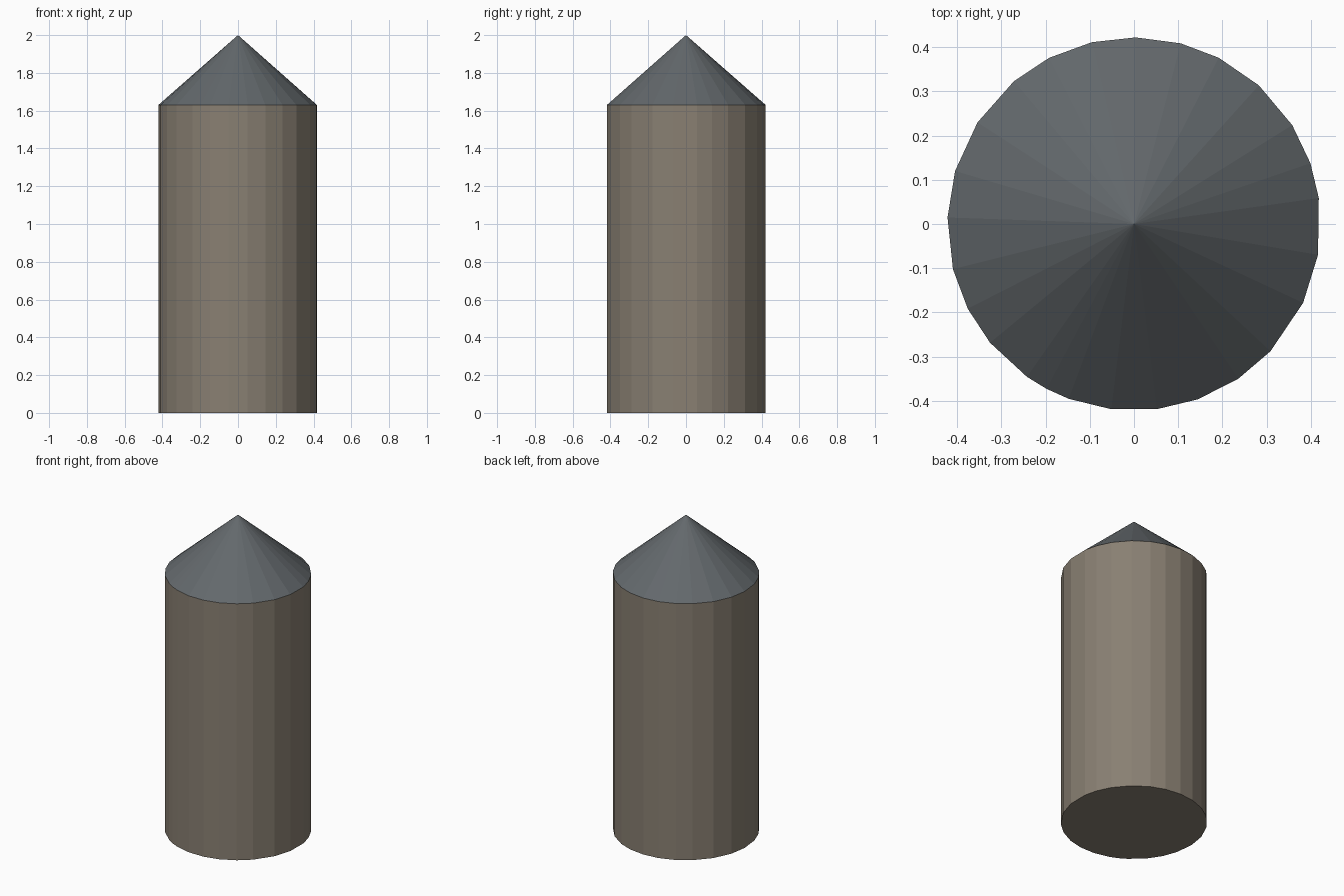
import bpy
import bmesh
from math import cos, sin, radians

RADIUS = 0.422
EAVES_HEIGHT = 1.63
PEAK_HEIGHT = 2.0
# Corner directions of the slightly irregular round plan, in degrees
CORNER_ANGLES = [-166, -153, -140.5, -125, -118, -110.5, -97, -83, -70,
                 -56, -43, -25, -9.5, 8, 19, 32, 48, 63, 75.5, 89.5,
                 103, 117, 130, 147, 163.5, 178]

cube = bpy.data.objects.get("Cube")
if cube:
    bpy.data.objects.remove(cube, do_unlink=True)


def make_material(name, color):
    mat = bpy.data.materials.new(name)
    mat.use_nodes = True
    mat.diffuse_color = color
    bsdf = next(n for n in mat.node_tree.nodes if n.type == 'BSDF_PRINCIPLED')
    bsdf.inputs["Base Color"].default_value = color
    bsdf.inputs["Roughness"].default_value = 0.9
    return mat


def ring(bm, z):
    return [bm.verts.new((RADIUS * cos(radians(a)), RADIUS * sin(radians(a)), z))
            for a in CORNER_ANGLES]


def finish(bm, name, mat):
    bmesh.ops.recalc_face_normals(bm, faces=bm.faces)
    mesh = bpy.data.meshes.new(name)
    bm.to_mesh(mesh)
    bm.free()
    mesh.materials.append(mat)
    obj = bpy.data.objects.new(name, mesh)
    bpy.context.collection.objects.link(obj)
    return obj


stone = make_material("warm grey stone", (0.25, 0.215, 0.17, 1))
slate = make_material("blue grey slate", (0.125, 0.14, 0.15, 1))

# Tower wall: the plan extruded up to the eaves, closed underneath
bm = bmesh.new()
floor = bm.faces.new(ring(bm, 0))
extruded = bmesh.ops.extrude_face_region(bm, geom=[floor], use_keep_orig=True)
top_verts = [g for g in extruded["geom"] if isinstance(g, bmesh.types.BMVert)]
bmesh.ops.translate(bm, verts=top_verts, vec=(0, 0, EAVES_HEIGHT))
# The roof covers the top, so leave it open
top_faces = [f for f in bm.faces if all(v.co.z > 1 for v in f.verts)]
bmesh.ops.delete(bm, geom=top_faces, context='FACES_ONLY')
finish(bm, "tower_wall", stone)

# Conical roof: flat triangles from the eaves to the peak
bm = bmesh.new()
eaves = ring(bm, EAVES_HEIGHT)
peak = bm.verts.new((0, 0, PEAK_HEIGHT))
for a, b in zip(eaves, eaves[1:] + eaves[:1]):
    bm.faces.new((a, b, peak))
finish(bm, "conical_roof", slate)
